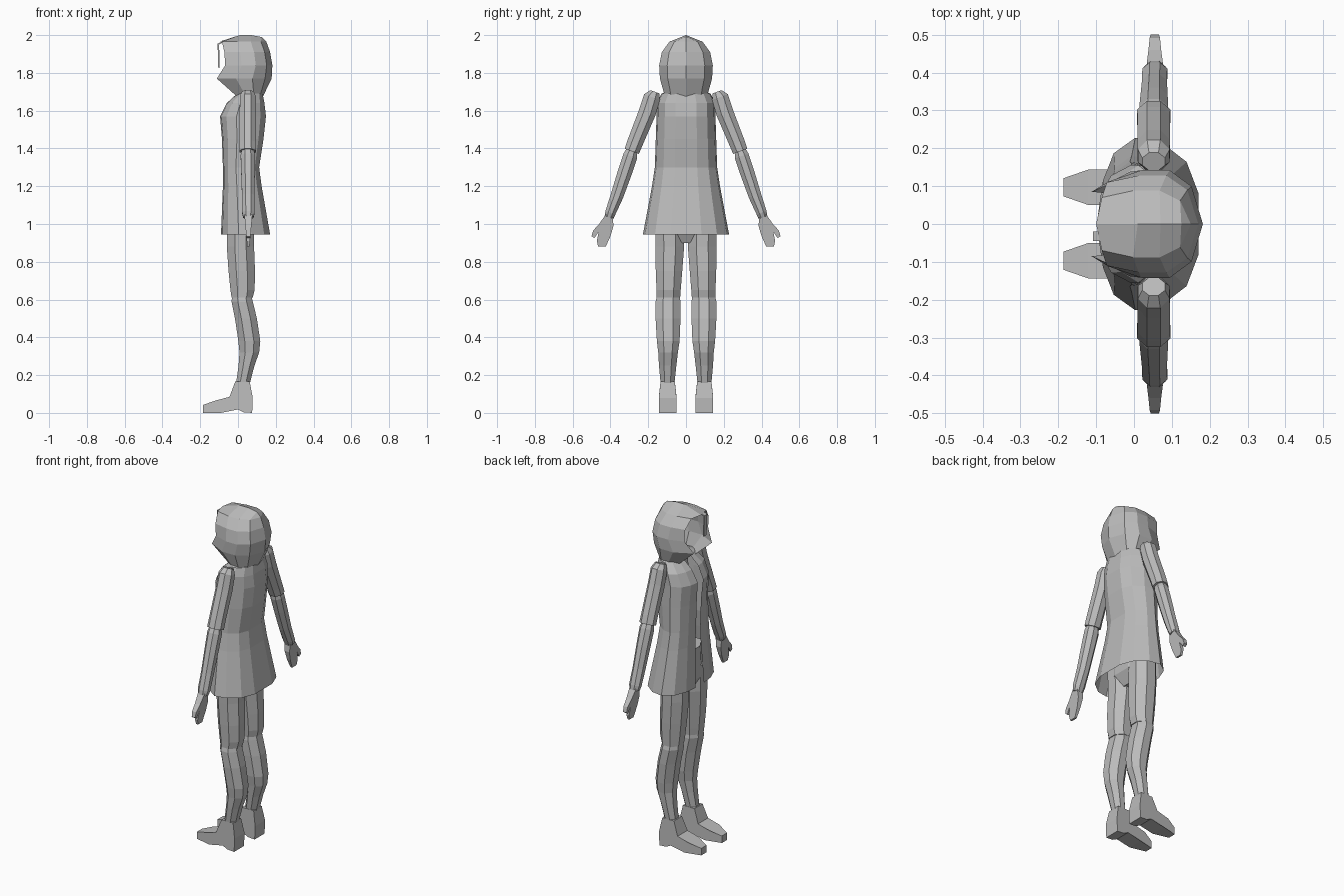
import bpy, bmesh, math
from mathutils import Vector, Matrix

grey = bpy.data.materials.new("plain_grey")
grey.diffuse_color = (0.5, 0.5, 0.5, 1)


def finish(name, bm, mirror=True):
    bmesh.ops.remove_doubles(bm, verts=bm.verts, dist=1e-5)
    bmesh.ops.recalc_face_normals(bm, faces=bm.faces)
    me = bpy.data.meshes.new(name)
    bm.to_mesh(me)
    bm.free()
    me.materials.append(grey)
    ob = bpy.data.objects.new(name, me)
    bpy.context.collection.objects.link(ob)
    if mirror:
        m = ob.modifiers.new("mirror", 'MIRROR')
        m.use_axis = (False, True, False)
        m.merge_threshold = 0.0005
    return ob


def skin(name, rows, closed=False, mirror=True):
    """Bridge rows of points; closed rows become capped tubes."""
    bm = bmesh.new()
    vs = [[bm.verts.new(p) for p in r] for r in rows]
    n = len(rows[0])
    for a, b in zip(vs, vs[1:]):
        for i in range(n if closed else n - 1):
            j = (i + 1) % n
            bm.faces.new((a[i], a[j], b[j], b[i]))
    if closed:
        bm.faces.new(vs[0])
        bm.faces.new(vs[-1])
    return finish(name, bm, mirror)


def limb(name, rings, tilt=0, n=8, mirror=True):
    """Rings are (x, y, z, x radius, y radius)."""
    rot = Matrix.Rotation(tilt, 3, 'X')
    rows = []
    for x, y, z, rx, ry in rings:
        angs = [2 * math.pi * (i + 0.5) / n for i in range(n)]
        k = 1 / math.cos(math.pi / n)
        rows.append([Vector((x, y, z)) + rot @ Vector((k * rx * math.cos(a), k * ry * math.sin(a), 0))
                     for a in angs])
    return skin(name, rows, True, mirror)


def plate(name, outline, place):
    """Outline extruded both ways; place(u, v, side) gives the 3D point."""
    return skin(name, [[place(u, v, s) for u, v in outline] for s in (-1, 1)], True)


# coat, open down the front
def coat_row(z, xf, xb, w, gap):
    d = xb - xf
    return [(xf, gap, z), (xf + .03 * d, .5 * w, z), (xf + .14 * d, .82 * w, z), (xf + .36 * d, w, z),
            (xf + .62 * d, .95 * w, z), (xf + .88 * d, .72 * w, z), (xb, .36 * w, z), (xb, 0, z)]


skin("coat", [coat_row(*r) for r in (
    (.945, -.09, .17, .228, .04), (1.2, -.08, .125, .18, .025), (1.3, -.08, .112, .165, .02),
    (1.45, -.085, .135, .16, .02), (1.57, -.095, .148, .156, .025), (1.64, -.06, .14, .155, .03),
    (1.69, -.005, .13, .13, .03), (1.71, .03, .1, .08, .03))])

# hair, a hood shell open at the face
def hair_row(z, xf, yf, w, xb):
    d = xb - xf
    return [(xf, yf, z), (xf + .35 * d, w, z), (xf + .65 * d, w, z),
            (xf + .88 * d, .7 * w, z), (xb, 0, z)]


hair = [hair_row(*r) for r in (
    (1.67, 0, .075, .11, .13), (1.77, -.112, .085, .138, .178), (1.84, -.068, .112, .142, .182),
    (1.91, -.072, .11, .128, .17), (1.965, -.085, .07, .088, .15))]
hair.append([(-.1, 0, 1.965), (.01, 0, 2), (.07, 0, 2), (.125, 0, 1.99), (.15, 0, 1.965)])
skin("hair", hair)

# loose fringe strand
strand = [(-.06, 1.94), (-.085, 1.965), (-.108, 1.955), (-.105, 1.83)]
skin("fringe_strand", [[(x + dx, y, z - .5 * dx) for dx, y in ((0, -.02), (.008, -.02), (.008, -.045), (0, -.045))]
                       for x, z in strand], True, mirror=False)

# neck and hips
limb("neck", [(.05, 0, 1.6, .05, .06), (.05, 0, 1.74, .045, .05)], mirror=False)
limb("hips", [(.015, 0, .9, .04, .05), (.015, 0, .97, .075, .14), (.02, 0, 1.15, .075, .13)], mirror=False)

# legs
limb("thigh", [(.015, .088, 1.03, .072, .075), (.013, .086, .88, .072, .076), (.02, .09, .75, .07, .07),
               (.024, .092, .65, .064, .064), (.022, .093, .61, .056, .062)])
limb("shin", [(.02, .094, .615, .052, .06), (.022, .095, .59, .056, .066), (.042, .095, .5, .058, .066),
              (.06, .094, .38, .058, .06), (.06, .095, .32, .052, .052),
              (.045, .097, .25, .042, .046), (.025, .098, .15, .036, .036)])
plate("foot", [(.062, .165), (-.015, .165), (-.045, .085), (-.12, .065), (-.186, .042), (-.186, 0),
               (-.09, 0), (0, .018), (.03, .003), (.075, 0), (.078, .08)],
      lambda x, z, s: (x, .097 + s * (.038 if z > .1 else .024 if x < -.15 else .047), z))

# arms
lean = math.radians(20)
limb("upper_arm", [(.052, .165, 1.7, .03, .025), (.052, .18, 1.672, .042, .044), (.052, .205, 1.59, .043, .046),
                   (.052, .27, 1.43, .043, .042), (.052, .287, 1.385, .044, .04)], lean)
limb("forearm", [(.052, .286, 1.39, .032, .03), (.052, .295, 1.36, .038, .038), (.053, .325, 1.27, .036, .038),
                 (.054, .365, 1.15, .033, .034), (.055, .4, 1.06, .033, .028), (.055, .408, 1.035, .027, .024)], lean)
plate("hand", [(.388, 1.04), (.425, 1.05), (.46, 1.0), (.492, .965), (.5, .935), (.485, .925), (.462, .96),
               (.472, .91), (.465, .88), (.425, .88), (.4, .935), (.384, .99)],
      lambda y, z, s: (.055 + s * (.006 + .09 * (z - .88)), y, z))
